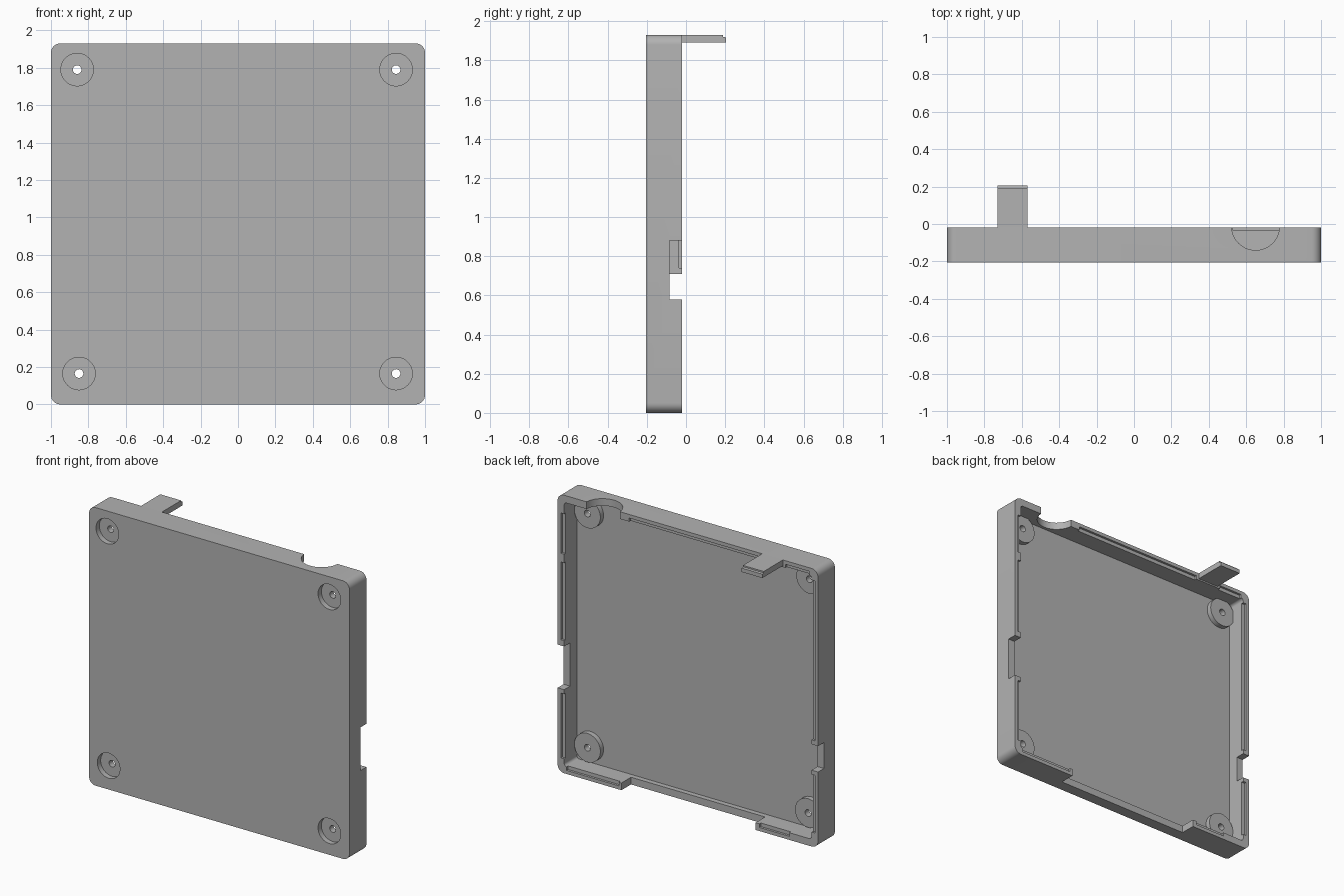
import bpy, bmesh, math
from mathutils import Matrix

old = bpy.data.objects.get("Cube")
if old:
    bpy.data.objects.remove(old, do_unlink=True)

grey = bpy.data.materials.new("plain_grey")
grey.use_nodes = True
COLOUR = (0.45, 0.45, 0.45, 1)
grey.diffuse_color = COLOUR
grey.node_tree.nodes["Principled BSDF"].inputs["Base Color"].default_value = COLOUR

FRONT, RIM, HEIGHT = -0.205, -0.02, 1.93
FLOOR, WALL = -0.16, 0.05


def finish(name, bm):
    bmesh.ops.recalc_face_normals(bm, faces=bm.faces)
    mesh = bpy.data.meshes.new(name)
    bm.to_mesh(mesh)
    bm.free()
    mesh.materials.append(grey)
    ob = bpy.data.objects.new(name, mesh)
    bpy.context.scene.collection.objects.link(ob)
    return ob


def box(name, xs, ys, zs, radius=0):
    """Box between limits, with optional rounding of the edges along y."""
    bm = bmesh.new()
    bmesh.ops.create_cube(bm, size=1)
    lims = (xs, ys, zs)
    for v in bm.verts:
        v.co = [min(l) if c < 0 else max(l) for c, l in zip(v.co, lims)]
    if radius:
        edges = [e for e in bm.edges
                 if abs(e.verts[0].co.y - e.verts[1].co.y) > 0.01]
        bmesh.ops.bevel(bm, geom=edges, offset=radius, segments=8,
                        affect='EDGES', profile=0.5)
    return finish(name, bm)


def cylinder(name, centre, radius, depth, axis='Y'):
    bm = bmesh.new()
    bmesh.ops.create_cone(bm, cap_ends=True, segments=48, radius1=radius,
                          radius2=radius, depth=depth)
    if axis == 'Y':
        bm.transform(Matrix.Rotation(math.pi / 2, 4, 'X'))
    bm.transform(Matrix.Translation(centre))
    return finish(name, bm)


def y_cylinder(name, x, z, radius, y0, y1):
    return cylinder(name, (x, (y0 + y1) / 2, z), radius, y1 - y0)


def combine(target, tool, operation='DIFFERENCE'):
    tool.hide_render = True
    mod = target.modifiers.new("boolean", 'BOOLEAN')
    mod.operation, mod.solver, mod.object = operation, 'EXACT', tool
    bpy.context.view_layer.objects.active = target
    bpy.ops.object.modifier_apply(modifier=mod.name)
    bpy.data.objects.remove(tool, do_unlink=True)


# Rounded tray with hollow back
tray = box("cover_tray", (-1, 1), (FRONT, RIM), (0, HEIGHT), 0.05)
combine(tray, box("cavity", (WALL - 1, 1 - WALL), (FLOOR, 0.1),
                  (WALL, HEIGHT - WALL), 0.02))

# Screw bosses with countersunk front pockets
screws = [(-0.86, 1.79), (0.845, 1.79), (-0.85, 0.165), (0.845, 0.165)]
for x, z in screws:
    combine(tray, y_cylinder("boss", x, z, 0.1, FLOOR - 0.02, -0.125), 'UNION')
for x, z in screws:
    combine(tray, y_cylinder("pocket", x, z, 0.087, -0.3, -0.168))
    combine(tray, y_cylinder("screw_hole", x, z, 0.023, -0.3, 0))

# Stepped inner edge of the rim, in runs on each wall
STEP, OUT, INN = -0.036, 0.975, 0.94
for a, b in [(0.1, 0.55), (0.92, 1.46), (1.52, 1.8)]:
    combine(tray, box("left_step", (INN, OUT), (STEP, 0.1), (a, b)))
for a, b in [(0.1, 0.5), (0.74, 1.85)]:
    combine(tray, box("right_step", (-OUT, -INN), (STEP, 0.1), (a, b)))
for a, b in [(-0.55, 0.45), (-0.93, -0.75)]:
    combine(tray, box("top_step", (a, b), (STEP, 0.1),
                      (HEIGHT - 0.06, HEIGHT - 0.025)))
for a, b in [(-0.78, -0.55), (0.53, 0.93)]:
    combine(tray, box("bottom_step", (a, b), (STEP, 0.1), (0.025, 0.06)))

# Openings through the walls
combine(tray, box("left_opening", (0.9, 1.1), (-0.085, 0.1), (0.58, 0.88)))
combine(tray, box("right_opening", (-1.1, -0.9), (-0.085, 0.1), (0.53, 0.71)))
combine(tray, box("bottom_opening", (-0.52, 0.51), (-0.125, 0.1), (-0.1, 0.08)))
combine(tray, cylinder("round_opening", (0.65, -0.012, HEIGHT), 0.128, 0.2, 'Z'))

# Latch tab with a stepped tip on the top wall
profile = [(RIM, 1.89), (0.205, 1.89), (0.205, 1.917), (0.19, 1.92),
           (0.19, HEIGHT), (RIM, HEIGHT)]
bm = bmesh.new()
face = bm.faces.new([bm.verts.new((-0.73, y, z)) for y, z in profile])
ext = bmesh.ops.extrude_face_region(bm, geom=[face])
for v in ext["geom"]:
    if isinstance(v, bmesh.types.BMVert):
        v.co.x += 0.16
tab = finish("latch_tab", bm)

for ob in (tray, tab):
    bpy.ops.object.select_all(action='DESELECT')
    ob.select_set(True)
    bpy.context.view_layer.objects.active = ob
    bpy.ops.object.shade_smooth_by_angle(angle=math.radians(30))
